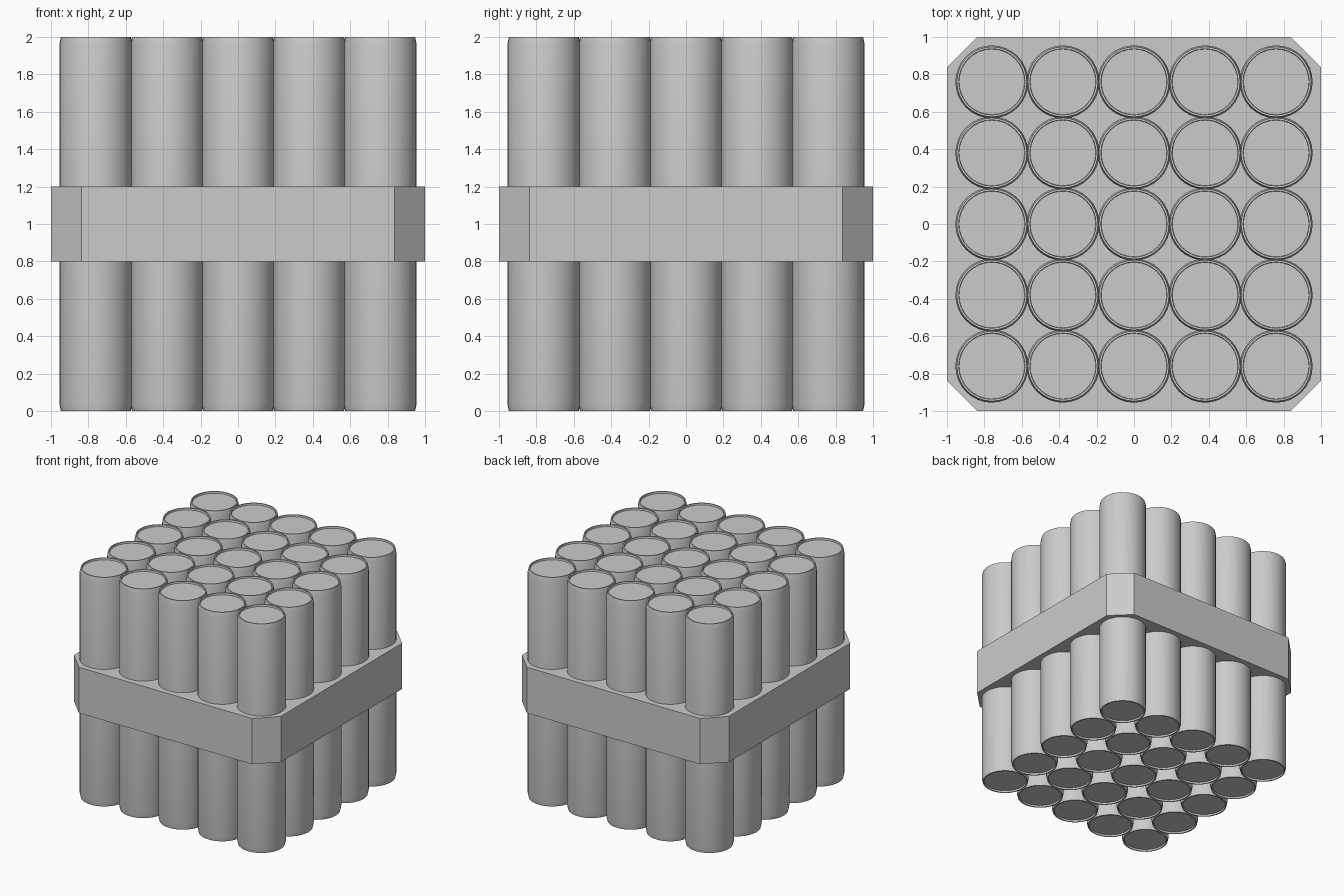
import bpy, bmesh, math

if "Cube" in bpy.data.objects:
    bpy.data.objects.remove(bpy.data.objects["Cube"])

SEG = 32
PITCH = 0.38

# Half outline of one cell (radius, height): recessed base, tapered lips, recessed cap
PROFILE = [(0.175, 0.015), (0.177, 0.0), (0.187, 0.0), (0.195, 0.04),
           (0.195, 1.96), (0.187, 2.0), (0.177, 2.0), (0.175, 1.985)]


def make_object(name, bm):
    bmesh.ops.recalc_face_normals(bm, faces=bm.faces)
    mesh = bpy.data.meshes.new(name)
    bm.to_mesh(mesh)
    bm.free()
    obj = bpy.data.objects.new(name, mesh)
    bpy.context.collection.objects.link(obj)
    return obj


# Cell mesh: revolve the profile, then close both ends
bm = bmesh.new()
rings = []
for r, z in PROFILE:
    rings.append([bm.verts.new((r * math.cos(2 * math.pi * i / SEG),
                                r * math.sin(2 * math.pi * i / SEG), z))
                  for i in range(SEG)])
for a, b in zip(rings, rings[1:]):
    for i in range(SEG):
        j = (i + 1) % SEG
        bm.faces.new((a[i], a[j], b[j], b[i]))
bm.faces.new(rings[0][::-1])
bm.faces.new(rings[-1])
cell = make_object("cell_0_0", bm)
bpy.context.view_layer.objects.active = cell
cell.select_set(True)
bpy.ops.object.shade_smooth_by_angle(angle=math.radians(12.5))
cell.select_set(False)

# 5 x 5 grid of cells sharing the mesh
for row in range(5):
    for col in range(5):
        obj = cell
        if row or col:
            obj = bpy.data.objects.new(f"cell_{row}_{col}", cell.data)
            bpy.context.collection.objects.link(obj)
        obj.location = ((col - 2) * PITCH, (row - 2) * PITCH, 0)

# Holder band: square plate with chamfered vertical corners
bm = bmesh.new()
bmesh.ops.create_cube(bm, size=1)
for v in bm.verts:
    v.co = (v.co.x * 2, v.co.y * 2, v.co.z * 0.4 + 1)
upright = [e for e in bm.edges if abs(e.verts[0].co.z - e.verts[1].co.z) > 0.1]
bmesh.ops.bevel(bm, geom=upright, offset=0.163, segments=1, affect='EDGES')
make_object("holder_band", bm)
